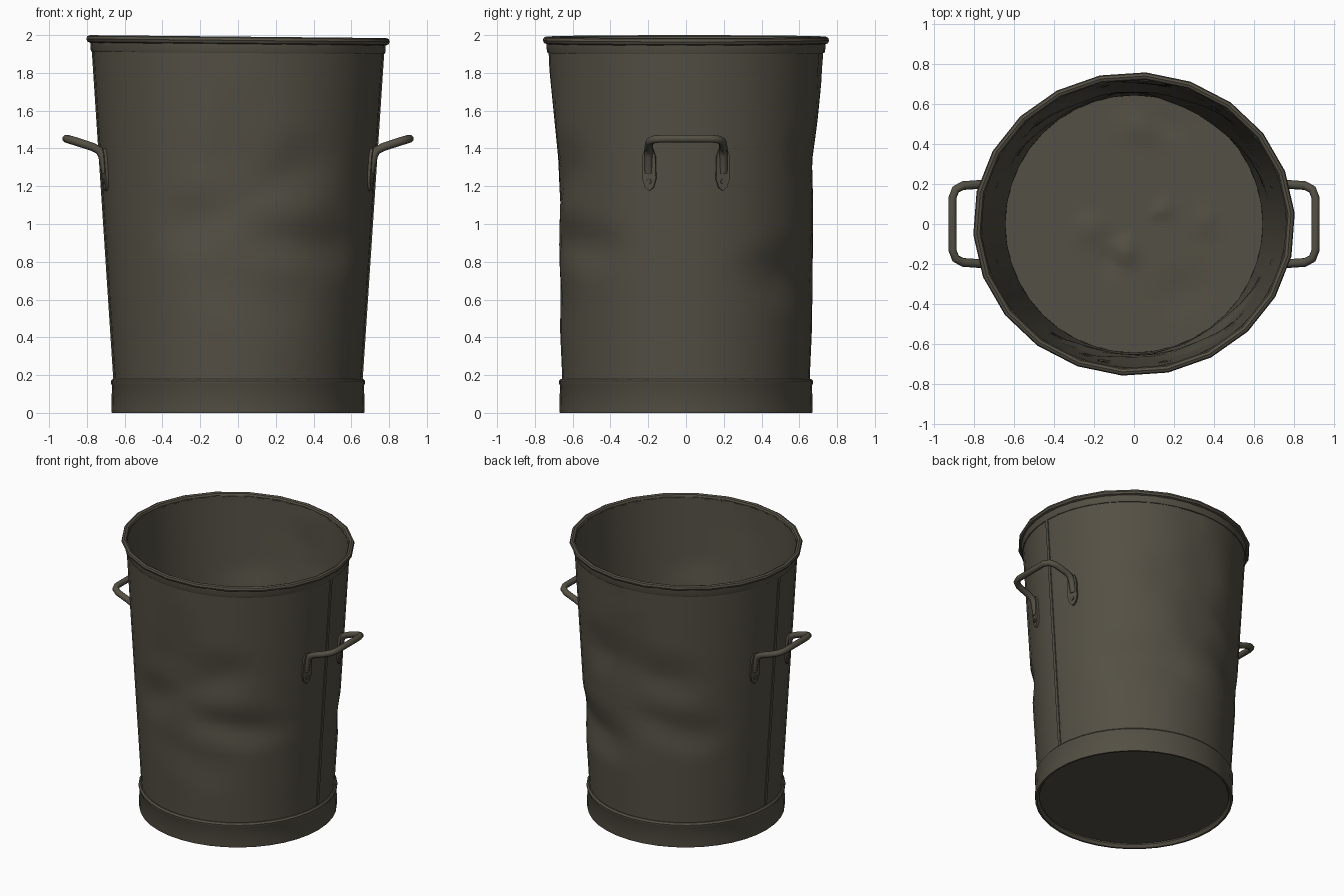
import bpy, bmesh, math
from mathutils import Vector

if "Cube" in bpy.data.objects:
    bpy.data.objects.remove(bpy.data.objects["Cube"])

metal = bpy.data.materials.new("dull grey brown metal")
metal.diffuse_color = (0.088, 0.079, 0.058, 1)
metal.use_nodes = True
metal.node_tree.nodes["Principled BSDF"].inputs["Base Color"].default_value = metal.diffuse_color

# Creases hammered into the wall: side (-1 front, 1 back), x1, z1, x2, z2, width, depth
DENTS = [(-1, -0.22, 1.00, 0.32, 1.30, 0.20, 0.035),
         (-1, 0.15, 0.93, 0.48, 0.88, 0.16, 0.035),
         (-1, -0.10, 0.72, 0.20, 0.60, 0.22, 0.015),
         (1, -0.30, 1.25, 0.25, 1.36, 0.22, 0.035),
         (1, -0.15, 0.95, -0.42, 0.85, 0.18, 0.03),
         (1, 0.20, 0.72, 0.46, 0.74, 0.20, 0.04),
         (1, 0.06, 1.80, 0.08, 1.90, 0.08, 0.02)]


def radius(z):
    return 0.655 + max(0, z - 0.18) / 1.74 * 0.115


def dent(x, y, z):
    total = 0
    for side, x1, z1, x2, z2, w, depth in DENTS:
        if side * y < 0:
            continue
        a, d, p = Vector((x1, z1)), Vector((x2 - x1, z2 - z1)), Vector((x, z))
        t = min(1, max(0, (p - a).dot(d) / d.length_squared))
        total += depth * max(0, 1 - (p - a - d * t).length / w)
    return total


def wall(theta, z, off=0.0, dented=True):
    """Point on the tapered, slightly oval wall, pushed out by off."""
    r = radius(z) + off
    x, y = r * math.cos(theta), r * math.sin(theta)
    y *= 1 - 0.055 * max(0, z - 0.18) / 1.74
    if dented:
        k = 1 - dent(x, y, z) / r
        x, y = x * k, y * k
        # flattened front and back
        if 0.4 < z < 1.85:
            lim = 0.667 + max(0, z - 1.35) * 0.12 + off
            if abs(y) > lim:
                y = math.copysign(lim + (abs(y) - lim) * 0.25, y)
    tilt = -0.008 * x / 0.8 * max(0, (z - 1.5) / 0.5)
    return Vector((x, y, z + tilt))


def finish(name, bm, angle=35):
    bmesh.ops.recalc_face_normals(bm, faces=bm.faces[:])
    me = bpy.data.meshes.new(name)
    bm.to_mesh(me)
    bm.free()
    for p in me.polygons:
        p.use_smooth = True
    me.set_sharp_from_angle(angle=math.radians(angle))
    me.materials.append(metal)
    ob = bpy.data.objects.new(name, me)
    bpy.context.collection.objects.link(ob)
    return ob


def lathe(name, profile, n, dented=False, phase=0.0):
    """Spin a closed profile of (offset from wall, z) round the bin."""
    bm = bmesh.new()
    rows = [[bm.verts.new(wall(phase + math.tau * i / n, z, off, dented)) for i in range(n)]
            for off, z in profile]
    for j in range(len(rows)):
        a, b = rows[j], rows[(j + 1) % len(rows)]
        for i in range(n):
            k = (i + 1) % n
            bm.faces.new((a[i], a[k], b[k], b[i]))
    return finish(name, bm)


def circle(off, z, r, n=8):
    return [(off + r * math.cos(math.tau * i / n), z + r * math.sin(math.tau * i / n)) for i in range(n)]


# Dented body, outside then inside
heights = [0.02 + 1.95 * i / 38 for i in range(39)]
lathe("body", [(0, z) for z in heights] + [(-0.012, z) for z in reversed(heights)], 48, True)

# Base skirt with its bead
lathe("base_band", [(0.0, 0.0), (0.013, 0.0), (0.016, 0.02), (0.012, 0.145), (0.018, 0.155),
                    (0.018, 0.168), (0.008, 0.18), (-0.004, 0.18), (-0.014, 0.02)], 40)

# Collar and rolled rim
lathe("top_collar", [(-0.004, 1.905), (0.006, 1.905), (0.010, 1.915), (0.010, 1.965), (-0.012, 1.965)], 40)
lathe("rolled_rim", circle(0.012, 1.972, 0.02), 22, phase=0.07)

# Floor with small dents: x, y, width, height
BUMPS = [(0.05, 0.49, 0.10, 0.03), (0.14, 0.51, 0.08, -0.03), (0.36, 0.02, 0.06, 0.03),
         (0.14, 0.07, 0.06, 0.02), (-0.05, -0.14, 0.09, 0.03), (-0.12, -0.18, 0.08, -0.02),
         (-0.22, -0.02, 0.10, 0.02), (0.25, -0.35, 0.15, -0.015)]
bm = bmesh.new()
rings = []
for j in range(1, 17):
    rings.append([])
    for i in range(40):
        x = 0.65 * j / 16 * math.cos(math.tau * i / 40)
        y = 0.65 * j / 16 * math.sin(math.tau * i / 40)
        z = 0.05 + sum(h * max(0, 1 - math.hypot(x - bx, y - by) / w) for bx, by, w, h in BUMPS)
        rings[-1].append(bm.verts.new((x, y, z)))
centre = bm.verts.new((0, 0, 0.05))
under = [bm.verts.new((v.co.x, v.co.y, 0.03)) for v in rings[-1]]
for i in range(40):
    k = (i + 1) % 40
    bm.faces.new((centre, rings[0][i], rings[0][k]))
    for a, b in zip(rings, rings[1:] + [under]):
        bm.faces.new((a[i], b[i], b[k], a[k]))
bm.faces.new(under)
finish("floor", bm)


def wall_plate(name, outline, theta, thick):
    """Thin plate laid on the wall; outline is (sideways, z)."""
    bm = bmesh.new()
    low, high = [[bm.verts.new(wall(theta + u / radius(z), z, off, False)) for u, z in outline]
                 for off in (-0.005, thick)]
    bm.faces.new(low)
    bm.faces.new(high)
    for i in range(len(low)):
        k = (i + 1) % len(low)
        bm.faces.new((low[i], low[k], high[k], high[i]))
    return finish(name, bm)


# Rod path of one handle
HALF = [(0.700, 0.198, 1.27), (0.718, 0.198, 1.36), (0.735, 0.198, 1.39), (0.77, 0.198, 1.408),
        (0.855, 0.192, 1.436), (0.892, 0.172, 1.447), (0.908, 0.13, 1.452)]
PATH = HALF + [(x, -y, z) for x, y, z in reversed(HALF)]
EAR = [(0, 1.175), (0.024, 1.195), (0.038, 1.24), (0.036, 1.36), (0.022, 1.40),
       (-0.022, 1.40), (-0.036, 1.36), (-0.038, 1.24), (-0.024, 1.195)]

for side, turn in (("right", 0.0), ("left", math.pi)):
    s = math.cos(turn)
    # Handle rod
    bm = bmesh.new()
    pts = [Vector((s * x, s * y, z)) for x, y, z in PATH]
    loops = []
    for i, p in enumerate(pts):
        t = (pts[min(i + 1, len(pts) - 1)] - pts[max(i - 1, 0)]).normalized()
        u = t.cross(Vector((s * 0.4, 0, -1))).normalized()
        v = t.cross(u)
        loops.append([bm.verts.new(p + 0.022 * (u * math.cos(a) + v * math.sin(a)))
                      for a in (math.tau * k / 8 for k in range(8))])
    for a, b in zip(loops, loops[1:]):
        for k in range(8):
            bm.faces.new((a[k], a[(k + 1) % 8], b[(k + 1) % 8], b[k]))
    bm.faces.new(loops[0])
    bm.faces.new(loops[-1])
    finish(side + "_handle", bm, 50)
    # Flattened ears with rivets
    for y in (-1, 1):
        theta = turn + y * 0.278
        wall_plate(f"{side}_handle_ear", EAR, theta, 0.014)
        dot = [(0.014 * math.cos(math.tau * k / 8), 1.225 + 0.014 * math.sin(math.tau * k / 8)) for k in range(8)]
        wall_plate(f"{side}_rivet", dot, theta, 0.021)
    # Vertical seam
    wall_plate(side + "_seam", [(-0.012, 0.17), (0.012, 0.17), (0.012, 1.91), (-0.012, 1.91)], turn, 0.005)
